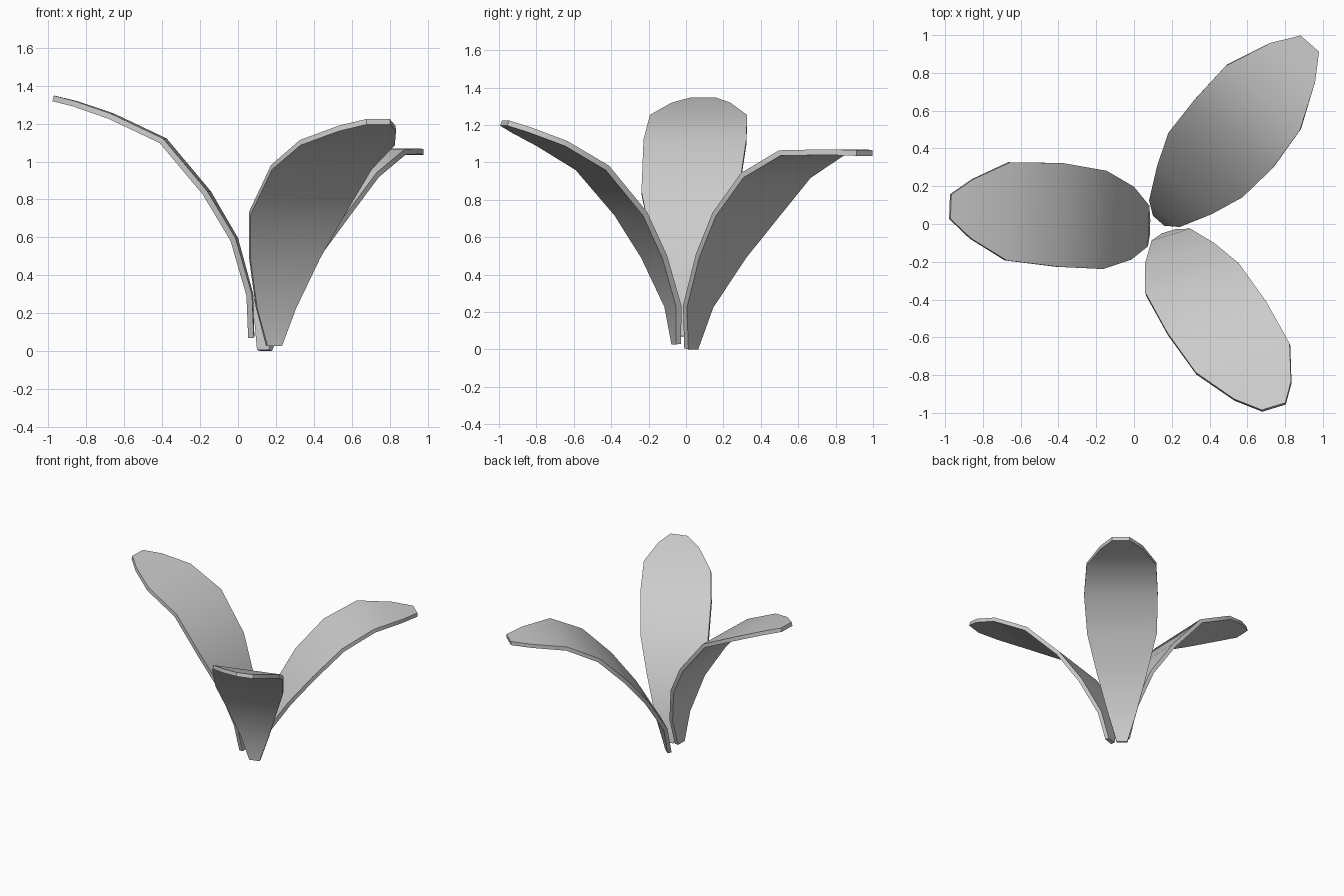
import bpy, math
from mathutils import Vector

if "Cube" in bpy.data.objects:
    bpy.data.objects.remove(bpy.data.objects["Cube"])

# Shared leaf outline: width at each cross row, base to tip
WIDTHS = [0.08, 0.215, 0.385, 0.52, 0.55, 0.52, 0.315, 0.13]
THICK = 0.03


def leaf(name, cross_angle, spine):
    """Arched leaf blade: rows set across a spine, then thickened."""
    a = math.radians(cross_angle)
    side = Vector((math.cos(a), math.sin(a), 0))
    verts, faces = [], []
    for w, p in zip(WIDTHS, spine):
        c = Vector(p)
        verts += [c - side * w / 2, c + side * w / 2]
    for i in range(len(spine) - 1):
        k = 2 * i
        faces.append((k, k + 1, k + 3, k + 2))
    me = bpy.data.meshes.new(name)
    me.from_pydata(verts, [], faces)
    ob = bpy.data.objects.new(name, me)
    bpy.context.collection.objects.link(ob)
    bpy.context.view_layer.objects.active = ob
    ob.select_set(True)
    mod = ob.modifiers.new("thickness", 'SOLIDIFY')
    mod.thickness = THICK
    mod.offset = 0
    bpy.ops.object.modifier_apply(modifier=mod.name)
    bpy.ops.object.shade_smooth_by_angle(angle=math.radians(35))
    ob.select_set(False)
    return ob


# Tall leaf leaning left
leaf("leaf_left", 88, [
    (0.07, -0.02, 0.07), (0.063, -0.01, 0.295), (-0.02, 0.005, 0.59),
    (-0.165, 0.022, 0.835), (-0.395, 0.048, 1.11), (-0.67, 0.067, 1.24),
    (-0.86, 0.08, 1.305), (-0.973, 0.092, 1.333)])

# Low leaf reaching back right
leaf("leaf_back", -41, [
    (0.14, 0.028, 0.003), (0.17, 0.065, 0.23), (0.275, 0.188, 0.50),
    (0.385, 0.32, 0.72), (0.53, 0.48, 0.93), (0.685, 0.67, 1.05),
    (0.84, 0.855, 1.055), (0.93, 0.955, 1.05)])

# Middle leaf reaching front right
leaf("leaf_front", 17, [
    (0.19, -0.052, 0.028), (0.20, -0.07, 0.23), (0.245, -0.17, 0.495),
    (0.31, -0.295, 0.725), (0.44, -0.50, 0.97), (0.577, -0.715, 1.10),
    (0.682, -0.885, 1.175), (0.74, -0.97, 1.21)])
